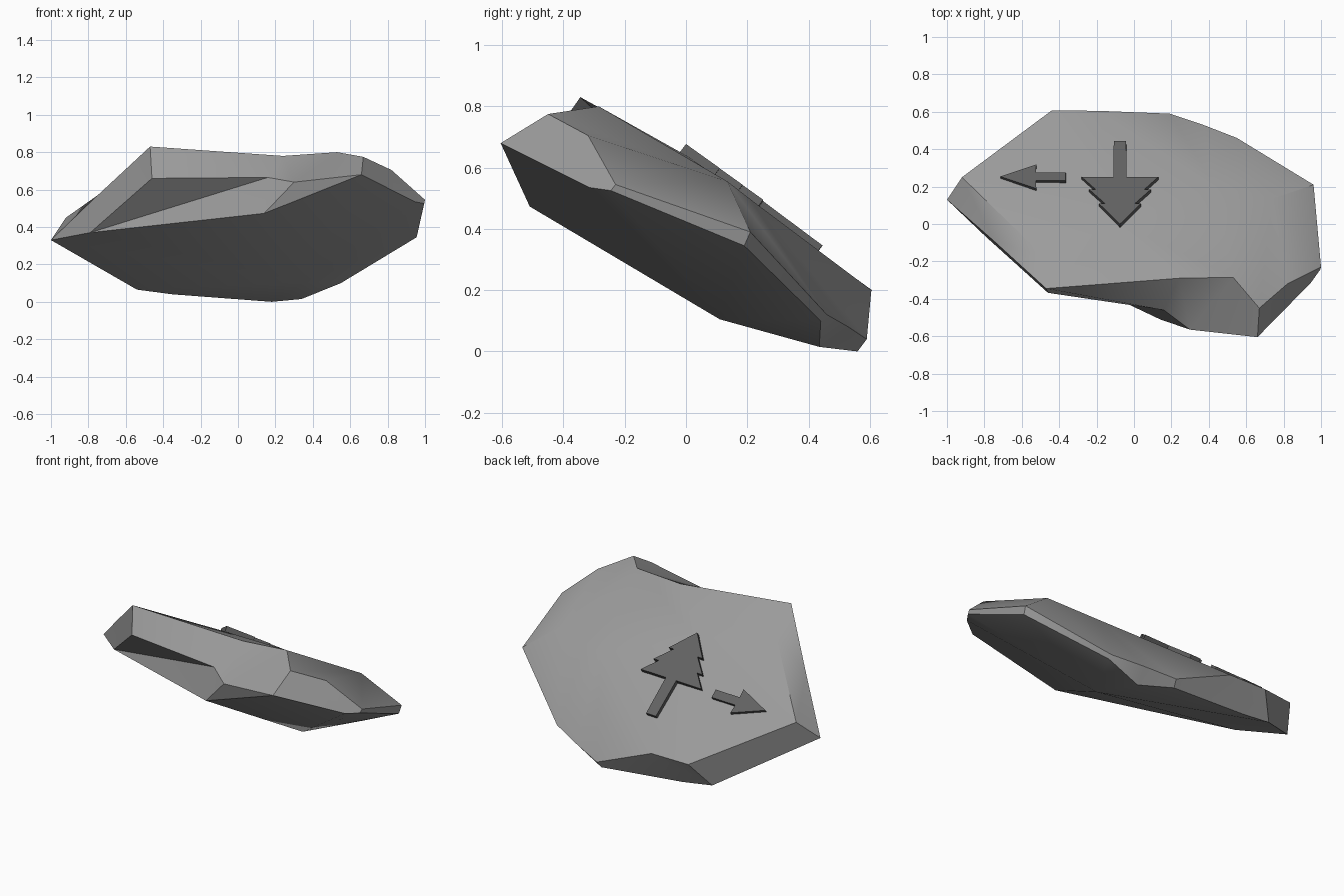
import bpy, bmesh, math
from mathutils import Vector

if "Cube" in bpy.data.objects:
    bpy.data.objects.remove(bpy.data.objects["Cube"])


def material(name, v):
    m = bpy.data.materials.new(name)
    m.diffuse_color = (v, v, v, 1)
    m.use_nodes = True
    m.node_tree.nodes["Principled BSDF"].inputs["Base Color"].default_value = m.diffuse_color
    return m


rock_grey = material("rock grey", 0.33)
dark_grey = material("dark grey", 0.12)


def add_object(name, bm, mat):
    bmesh.ops.recalc_face_normals(bm, faces=bm.faces[:])
    mesh = bpy.data.meshes.new(name)
    bm.to_mesh(mesh)
    bm.free()
    mesh.materials.append(mat)
    ob = bpy.data.objects.new(name, mesh)
    bpy.context.collection.objects.link(ob)
    return ob


# Rock slab: upper rim and lower rim, walked round from the left corner
upper = [(-.92, .25, .45), (-.49, -.165, .72), (-.47, -.345, .83), (.24, -.29, .78),
         (.53, -.285, .80), (.67, -.45, .775), (.82, -.32, .705), (1, -.23, .545),
         (.96, .21, .39), (.55, .46, .12), (.37, .53, .08), (.19, .59, .04),
         (-.19, .605, .20), (-.44, .607, .20)]
lower = [(-1, .13, .33), (-.75, -.09, .57), (-.46, -.368, .66), (.16, -.46, .665),
         (.30, -.565, .64), (.66, -.605, .68), (.945, -.315, .535), (.995, -.245, .525),
         (.955, .19, .345), (.55, .44, .10), (.34, .435, .015), (.18, .56, 0),
         (-.35, .53, .04), (-.54, .518, .065)]
bm = bmesh.new()
T = [bm.verts.new(p) for p in upper]
L = [bm.verts.new(p) for p in lower]


def fan(hub, ring):
    for a, b in zip(ring, ring[1:]):
        bm.faces.new((hub, a, b))


n = len(T)
for i in range(n):
    j = (i + 1) % n
    if i == 1:      # corner of the left wall
        fan(L[1], [T[1], T[2], L[2]])
    else:
        bm.faces.new((T[i], T[j], L[j], L[i]))

# Sloping top: three high points joined to the upper rim
centre = bm.verts.new((-.08, 0, .64))
ridge_in = bm.verts.new((.43, .21, .497))
ridge_out = bm.verts.new((.74, .135, .555))
fan(centre, T[12:] + T[:5])
fan(ridge_out, T[4:10])
fan(ridge_in, T[9:13] + [centre, T[4], ridge_out, T[9]])

# Undercut front and underside
flank = bm.verts.new((-.79, -.07, .37))
chin = bm.verts.new((.14, -.51, .473))
belly = bm.verts.new((.36, .11, .105))
fan(flank, L[:4] + [chin])
fan(chin, L[3:6])
fan(belly, [L[0], flank, chin] + L[5:] + L[:1])
rock = add_object("rock_slab", bm, rock_grey)
rock.data.shade_smooth()
rock.data.set_sharp_from_angle(angle=math.radians(35))


# Flat signs laid on the sloping top
def sign(name, outline):
    bm = bmesh.new()
    down = Vector((-.028, .745, 1)).normalized() * -.035
    face = bm.faces.new([bm.verts.new((x, y, .677 - .745 * y + .028 * (x + .08)))
                         for x, y in outline])
    geom = bmesh.ops.extrude_face_region(bm, geom=[face])["geom"]
    moved = [g for g in geom if isinstance(g, bmesh.types.BMVert)]
    bmesh.ops.translate(bm, verts=moved, vec=down)
    return add_object(name, bm, dark_grey)


# Tree: half profile mirrored about its trunk, tip towards the front
half = [(.033, .445), (.035, .252), (.205, .252), (.13, .185), (.165, .185),
        (.08, .11), (.113, .11)]
axis = -.075
tree = [(axis + x, y) for x, y in half] + [(axis, 0)] + [(axis - x, y) for x, y in half[::-1]]
sign("tree_sign", tree)

# Arrow pointing left
half = [(-.365, .021), (-.525, .021), (-.522, .064)]
mid = .254
arrow = [(x, mid + y) for x, y in half] + [(-.715, mid)] + [(x, mid - y) for x, y in half[::-1]]
sign("arrow_sign", arrow)
